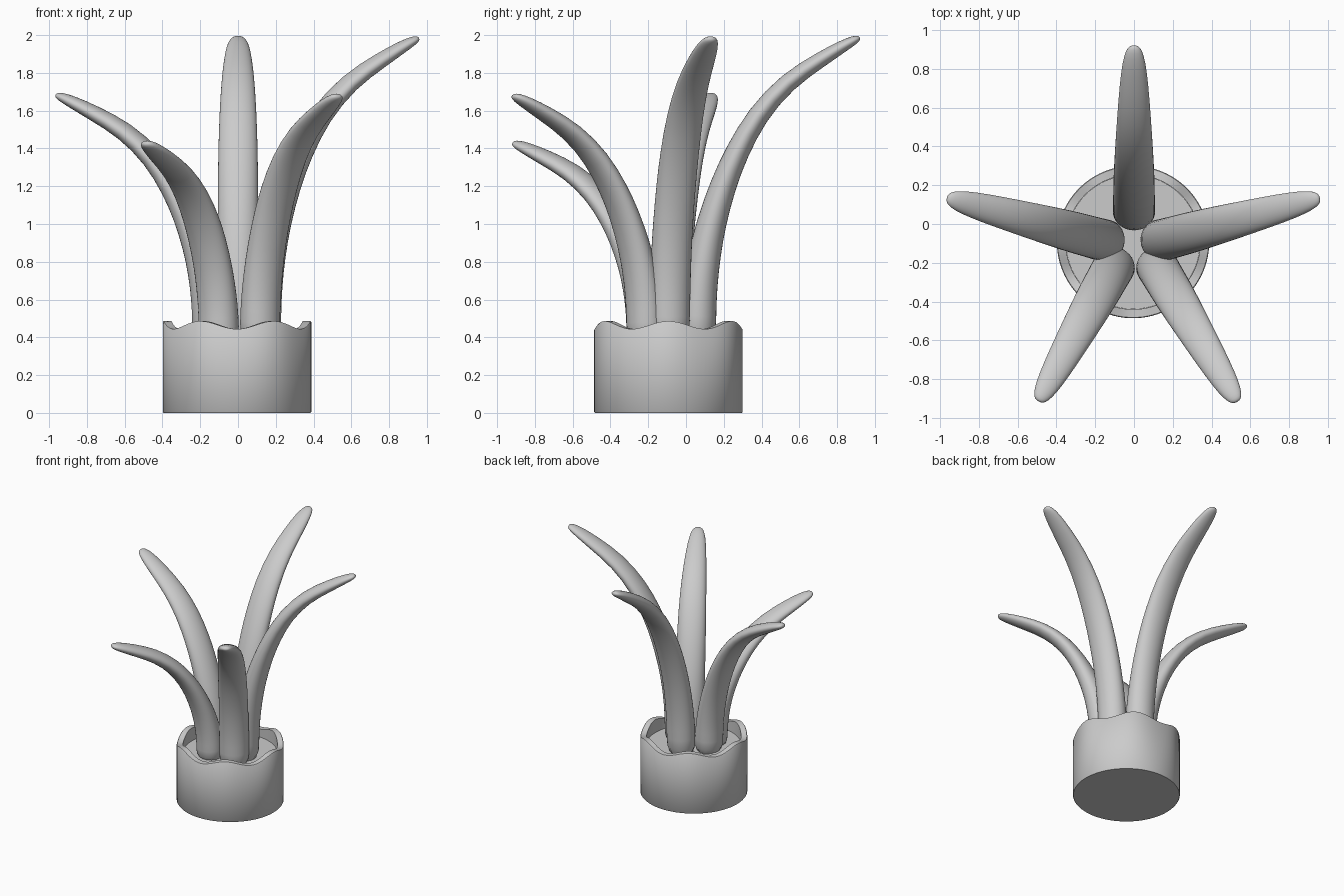
import bpy, bmesh, math
from mathutils import Vector

if "Cube" in bpy.data.objects:
    bpy.data.objects.remove(bpy.data.objects["Cube"], do_unlink=True)

grey = bpy.data.materials.new("plain grey")
grey.use_nodes = True
GREY = (0.6, 0.6, 0.6, 1)
grey.diffuse_color = GREY
grey.node_tree.nodes["Principled BSDF"].inputs["Base Color"].default_value = GREY

POT = Vector((-0.005, -0.093, 0))


def loft(name, rings, angle):
    """Skin a list of closed rings and cap both ends."""
    bm = bmesh.new()
    loops = [[bm.verts.new(p) for p in ring] for ring in rings]
    n = len(loops[0])
    for a, b in zip(loops, loops[1:]):
        for i in range(n):
            j = (i + 1) % n
            bm.faces.new((a[i], a[j], b[j], b[i]))
    bm.faces.new(loops[0][::-1])
    bm.faces.new(loops[-1])
    bmesh.ops.recalc_face_normals(bm, faces=bm.faces)
    mesh = bpy.data.meshes.new(name)
    bm.to_mesh(mesh)
    bm.free()
    mesh.materials.append(grey)
    obj = bpy.data.objects.new(name, mesh)
    bpy.context.collection.objects.link(obj)
    bpy.ops.object.select_all(action="DESELECT")
    obj.select_set(True)
    bpy.context.view_layer.objects.active = obj
    bpy.ops.object.shade_smooth_by_angle(angle=math.radians(angle))
    return obj


def circle(radius, z, wave=0, sides=96):
    """Ring about the pot axis; wave gives six crests."""
    ring = []
    for i in range(sides):
        a = math.tau * i / sides
        ring.append(POT + Vector((radius * math.cos(a), radius * math.sin(a),
                                  z + wave * math.cos(6 * a))))
    return ring


# Pot with wavy rim, hollow down to the soil
WAVE = 0.021
loft("pot", [circle(0.389, 0), circle(0.393, 0.005),
             circle(0.393, 0.46, WAVE), circle(0.389, 0.465, WAVE),
             circle(0.347, 0.465, WAVE), circle(0.347, 0.36)], 40)
loft("soil", [circle(0.346, 0.35), circle(0.346, 0.382)], 40)

# Leaf profile: outward share, height share, half width, half thickness
PROFILE = [
    (0, 0, 0.112, 0.102), (0.003, 0.1, 0.112, 0.099), (0.016, 0.2, 0.112, 0.094),
    (0.045, 0.3, 0.111, 0.087), (0.085, 0.4, 0.11, 0.08),
    (0.158, 0.525, 0.109, 0.071), (0.242, 0.63, 0.107, 0.064),
    (0.366, 0.75, 0.101, 0.057), (0.553, 0.86, 0.09, 0.05),
    (0.765, 0.932, 0.076, 0.042), (0.9, 0.975, 0.061, 0.033),
    (0.97, 0.994, 0.043, 0.024), (0.995, 1, 0.025, 0.014),
    (1, 1.001, 0.008, 0.005)]


def leaf(name, base, tip, sides=16):
    base, tip = Vector(base), Vector(tip)
    out = Vector((tip.x - base.x, tip.y - base.y, 0))
    rise = Vector((0, 0, tip.z - base.z))
    side = Vector((-out.y, out.x, 0)).normalized()
    centres = [base + out * u + rise * v for u, v, w, t in PROFILE]
    rings = []
    for k, (u, v, w, t) in enumerate(PROFILE):
        ahead = centres[min(k + 1, len(centres) - 1)]
        along = (ahead - centres[max(k - 1, 0)]).normalized()
        normal = along.cross(side)
        rings.append([centres[k] + side * w * math.cos(math.tau * i / sides)
                      + normal * t * math.sin(math.tau * i / sides)
                      for i in range(sides)])
    obj = loft(name, rings, 60)
    obj.modifiers.new("smooth", "SUBSURF").levels = 1


# Five leaves fanned around the pot
leaf("back_leaf", (0, 0.06, 0.35), (0, 0.92, 1.985))
leaf("left_leaf", (0.128, -0.088, 0.35), (0.957, 0.135, 1.982))
leaf("right_leaf", (-0.142, -0.088, 0.35), (-0.964, 0.135, 1.682))
leaf("front_left_leaf", (0.115, -0.213, 0.35), (0.532, -0.916, 1.677))
leaf("front_right_leaf", (-0.1, -0.213, 0.35), (-0.492, -0.914, 1.427))
